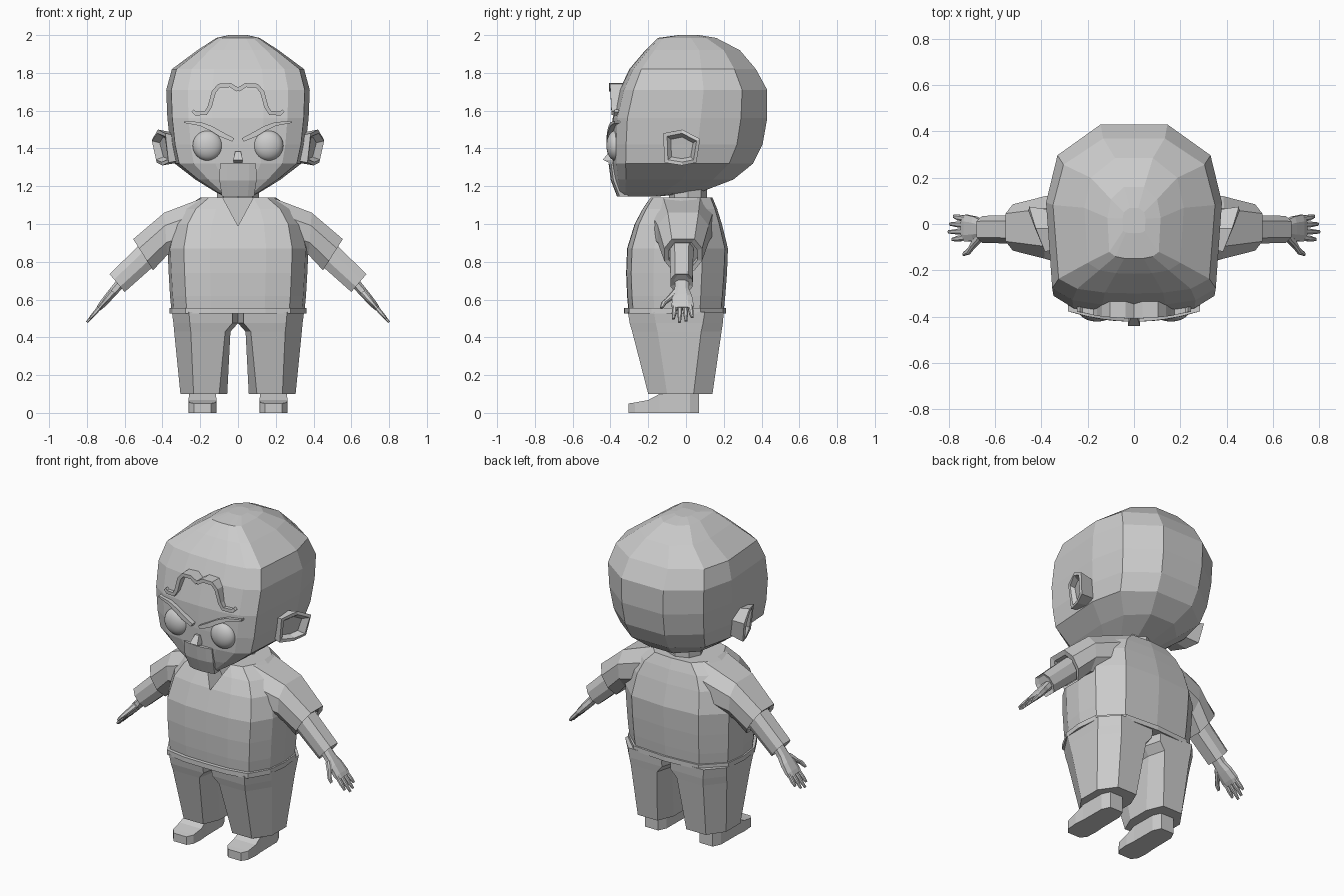
import bpy, bmesh, math
from mathutils import Vector

if "Cube" in bpy.data.objects:
    bpy.data.objects.remove(bpy.data.objects["Cube"])

GREY = bpy.data.materials.new("plain_grey")
GREY.diffuse_color = (0.6, 0.6, 0.6, 1)
GREY.use_nodes = True
GREY.node_tree.nodes["Principled BSDF"].inputs["Base Color"].default_value = GREY.diffuse_color


def finish(name, bm, mirror=False):
    """Turn a bmesh into a named object, optionally mirrored across x = 0."""
    bmesh.ops.recalc_face_normals(bm, faces=bm.faces)
    me = bpy.data.meshes.new(name)
    bm.to_mesh(me)
    bm.free()
    me.materials.append(GREY)
    ob = bpy.data.objects.new(name, me)
    bpy.context.collection.objects.link(ob)
    if mirror:
        m = ob.modifiers.new("mirror", "MIRROR")
        m.use_mirror_merge = False
    return ob


def loft(name, rings, mirror=False):
    """Skin a list of equal-length closed rings and cap both ends."""
    bm = bmesh.new()
    vs = [[bm.verts.new(p) for p in r] for r in rings]
    n = len(vs[0])
    for a, b in zip(vs, vs[1:]):
        for i in range(n):
            j = (i + 1) % n
            bm.faces.new((a[i], a[j], b[j], b[i]))
    bm.faces.new(vs[0][::-1])
    bm.faces.new(vs[-1])
    return finish(name, bm, mirror)


def both(half):
    """Complete a half ring that starts and ends on x = 0."""
    return half + [(-x, y, z) for x, y, z in half[-2:0:-1]]


def ribbon(name, path, y0, bend, depth):
    """Raised strip on the face; path points are (x, z, half width)."""
    rings = []
    for i, (x, z, w) in enumerate(path):
        a, b = path[max(i - 1, 0)], path[min(i + 1, len(path) - 1)]
        t = Vector((b[0] - a[0], b[1] - a[1])).normalized()
        nx, nz = -t.y * w, t.x * w
        y = y0 + bend * x * x
        rings.append([(x + nx, y, z + nz), (x - nx, y, z - nz),
                      (x - nx, y + depth, z - nz), (x + nx, y + depth, z + nz)])
    return loft(name, rings, True)


# Head: flat-fronted faceted ball, rows are (height, front, back, half width)
def head_ring(z, f, b, w):
    prof = [(0, 0), (.36, .005), (.70, .03), (.93, .095), (1, .57), (.87, .83), (.38, 1), (0, 1)]
    return both([(w * u, f + (b - f) * t, z) for u, t in prof])


loft("head", [head_ring(*r) for r in [
    (1.145, -.35, -.15, .07), (1.17, -.363, .08, .12), (1.235, -.378, .25, .225),
    (1.32, -.39, .355, .335), (1.42, -.393, .405, .358), (1.56, -.388, .43, .374),
    (1.71, -.352, .43, .38), (1.82, -.30, .37, .35), (1.92, -.215, .285, .215),
    (1.985, -.15, .16, .115), (2.0, -.04, .07, .05)]])

# Ears: flared hexagons with a dished opening
EAR = [(-.12, 1.48), (-.02, 1.5), (.075, 1.45), (.055, 1.325), (-.02, 1.31), (-.115, 1.325)]


def ear_ring(scale, base, slope):
    return [(base + slope * (y + .12) + .12 * (z - 1.4), -.02 + (y + .02) * scale,
             1.4 + (z - 1.4) * scale) for y, z in EAR]


loft("ears", [ear_ring(.8, .30, .1), ear_ring(1, .375, .37),
              ear_ring(.8, .378, .37), ear_ring(.6, .36, .25)], True)

# Eyes: smooth flattened balls
bm = bmesh.new()
bmesh.ops.create_uvsphere(bm, u_segments=24, v_segments=16, radius=.08)
for v in bm.verts:
    v.co = (v.co.x + .16, v.co.y * .62 - .372, v.co.z + 1.415)
for f in bm.faces:
    f.smooth = True
finish("eyes", bm, True)

# Eyebrows, forehead curl, nose and mouth plate
ribbon("eyebrows", [(.025, 1.445, .010), (.09, 1.475, .014), (.14, 1.505, .013),
                    (.20, 1.53, .010), (.285, 1.54, .005)], -.422, .55, .06)
ribbon("forehead_curl", [(.24, 1.60, .009), (.225, 1.585, .011), (.17, 1.588, .011),
                         (.15, 1.62, .011), (.128, 1.70, .011), (.10, 1.732, .011),
                         (.04, 1.735, .011), (0, 1.71, .011)], -.408, .5, .075)
loft("nose", [[(-w, f, z), (w, f, z), (w, -.36, z), (-w, -.36, z)] for z, f, w in
              [(1.325, -.41, .022), (1.34, -.44, .026), (1.385, -.405, .014)]])
loft("mouth_plate", [both([(0, f, z), (w * .6, f + .004, z), (w, f + .014, z),
                           (w, f + .06, z), (0, f + .06, z)]) for z, f, w in
                     [(1.145, -.365, .085), (1.23, -.398, .098), (1.32, -.41, .096)]])

# Neck
loft("neck", [[(.11 * math.cos(a * math.pi / 4), .01 + .1 * math.sin(a * math.pi / 4), z)
               for a in range(8)] for z in (.95, 1.22)])


# Shirt body, rows are (height, front, back, half width)
def body_ring(z, f, b, w):
    prof = [(0, 0), (.4, .005), (.77, .05), (.96, .27), (1, .5), (.96, .75), (.62, .97), (0, 1)]
    return both([(w * u, f + (b - f) * t, z) for u, t in prof])


shirt = loft("shirt", [body_ring(*r) for r in [
    (.54, -.305, .20, .352), (.62, -.312, .208, .36), (.74, -.317, .217, .367),
    (.87, -.312, .222, .373), (1.0, -.272, .19, .345), (1.08, -.23, .165, .29),
    (1.14, -.19, .14, .2)]])

# V-shaped neckline cut out of the shirt
cutter = loft("neckline_cutter", [[(-.1, y, 1.175), (.1, y, 1.175), (0, y, .99)] for y in (-.5, -.13)])
cutter.hide_render = True
cut = shirt.modifiers.new("neckline", "BOOLEAN")
cut.operation, cut.object, cut.solver = "DIFFERENCE", cutter, "EXACT"
bpy.context.view_layer.objects.active = shirt
bpy.ops.object.modifier_apply(modifier="neckline")
bpy.data.objects.remove(cutter)

# Hem band
loft("hem_band", [body_ring(z, -.328, .213, .362) for z in (.525, .555)])


# Sleeves and forearms: eight-sided tubes between top and bottom (x, z) points
def tube_ring(top, bottom, yf, yb):
    t, b, ym, hy = Vector(top), Vector(bottom), (yf + yb) / 2, (yb - yf) / 2
    prof = [(.6, 0), (1, .3), (1, .7), (.6, 1), (-.6, 1), (-1, .7), (-1, .3), (-.6, 0)]
    return [(t.lerp(b, s).x, ym + hy * u, t.lerp(b, s).y) for u, s in prof]


loft("sleeves", [tube_ring(*r) for r in [
    ((.18, 1.14), (.30, .85), -.185, .14), ((.39, 1.06), (.375, .835), -.15, .12),
    ((.555, .92), (.45, .755), -.115, .085), ((.535, .90), (.45, .77), -.09, .06),
    ((.50, .90), (.42, .79), -.09, .06)]], True)
loft("forearms", [tube_ring(*r) for r in [
    ((.50, .91), (.42, .80), -.085, .04), ((.68, .735), (.60, .64), -.082, .035),
    ((.665, .73), (.605, .66), -.06, .015)]], True)

# Hands: flat palm, four fingers and a thumb in the plane of the arm
ORIGIN, ALONG = Vector((.615, -.022, .695)), Vector((.185, 0, -.215)).normalized()
THICK = Vector((-ALONG.z, 0, ALONG.x))


def hand_part(name, rows):
    """Rows are (distance along, y centre, half width, half thickness)."""
    rings = []
    for d, y, w, t in rows:
        c = ORIGIN + ALONG * d + Vector((0, y, 0))
        rings.append([c + Vector((0, s * w, 0)) + THICK * (q * t)
                      for s, q in [(-1, -.5), (-.5, -1), (.5, -1), (1, -.5),
                                   (1, .5), (.5, 1), (-.5, 1), (-1, .5)]])
    loft(name, rings, True)


hand_part("palms", [(0, 0, .036, .026), (.06, 0, .038, .024), (.11, .002, .052, .022),
                    (.165, .004, .058, .018), (.19, .004, .054, .013)])
for i, (y, y2, tip) in enumerate([(-.037, -.045, .26), (-.010, -.012, .284),
                                  (.018, .022, .275), (.045, .055, .25)]):
    hand_part("finger_%d" % (i + 1), [(.17, y, .0125, .012), (.22, (y + y2) / 2, .0125, .011),
                                      (tip, y2, .007, .006)])
hand_part("thumbs", [(.07, -.03, .02, .018), (.12, -.065, .018, .014),
                     (.15, -.095, .014, .011), (.185, -.108, .008, .007)])


# Trouser legs, rows are (height, four x steps from inner to outer, four y steps)
def leg_ring(z, xs, ys):
    a, b, c, d = xs
    f, g, h, k = ys
    return [(a, g, z), (b, f, z), (c, f, z), (d, g, z), (d, h, z), (c, k, z), (b, k, z), (a, h, z)]


loft("trousers", [leg_ring(*r) for r in [
    (.10, (.057, .10, .235, .305), (-.20, -.10, .04, .14)),
    (.43, (.04, .068, .25, .338), (-.285, -.15, .08, .188)),
    (.475, (0, .03, .255, .342), (-.298, -.16, .09, .195)),
    (.535, (0, .03, .26, .35), (-.308, -.17, .10, .2))]], True)

# Shoes: rounded sole outline, low toe rising to a flat ankle
SOLE = [(-.045, -.305, .05), (.045, -.305, .05), (.07, -.27, .055), (.075, -.20, .068),
        (.07, -.14, .1), (.068, .02, .1), (.045, .07, .1), (-.045, .07, .1),
        (-.068, .02, .1), (-.07, -.14, .1), (-.075, -.20, .068), (-.07, -.27, .055)]
bm = bmesh.new()
low = [bm.verts.new((.188 + x, y, 0)) for x, y, h in SOLE]
top = [bm.verts.new((.188 + x, y, h)) for x, y, h in SOLE]
bm.faces.new(low)
for i in range(12):
    j = (i + 1) % 12
    bm.faces.new((low[i], low[j], top[j], top[i]))
for quad in [(0, 1, 2, 11), (11, 2, 3, 10), (10, 3, 4, 9), (9, 4, 5, 8), (8, 5, 6, 7)]:
    bm.faces.new([top[i] for i in quad])
finish("shoes", bm, True)
